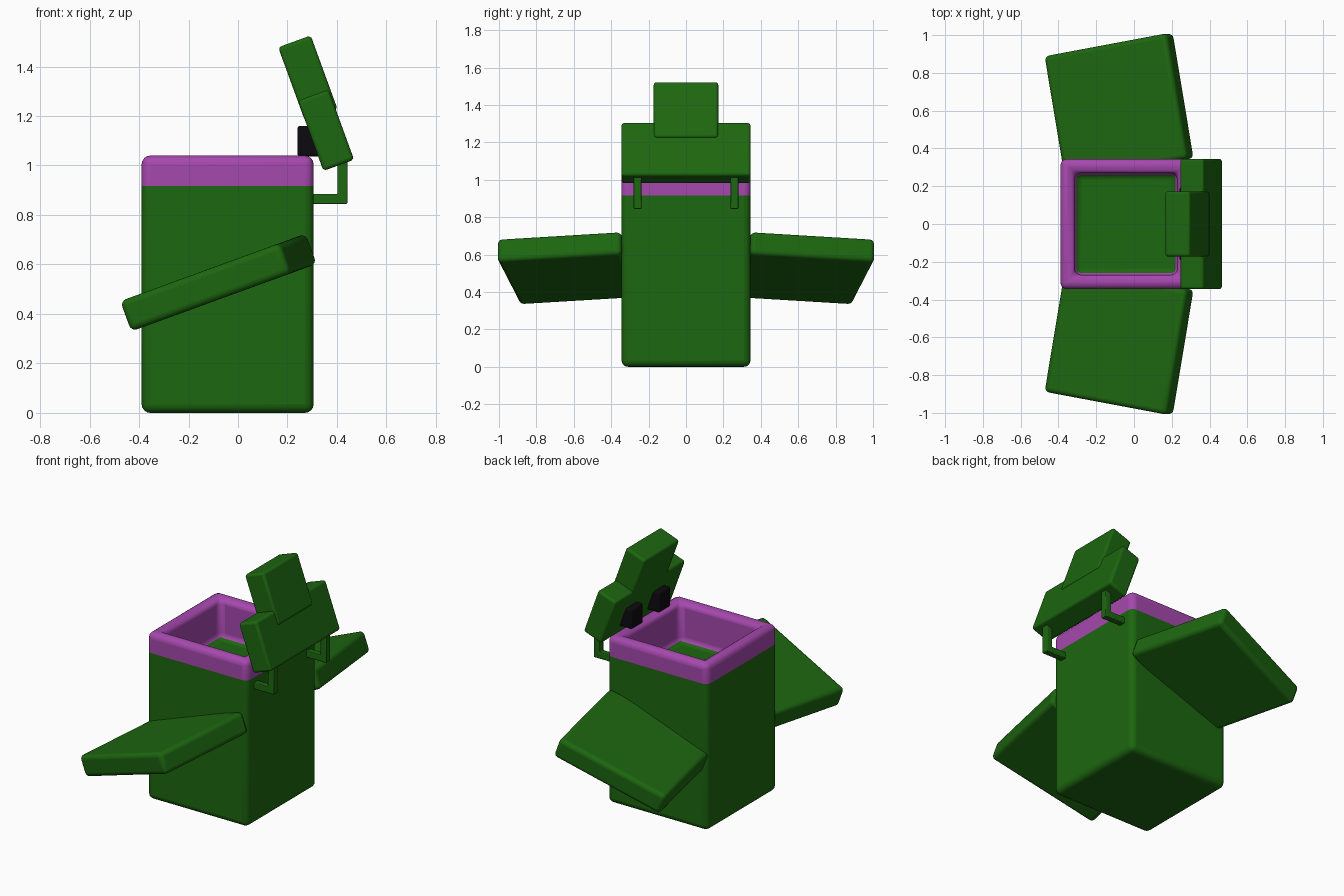
import bpy, bmesh
from math import radians, sin, cos
from mathutils import Matrix, Vector

if "Cube" in bpy.data.objects:
    bpy.data.objects.remove(bpy.data.objects["Cube"])


def material(name, rgb):
    m = bpy.data.materials.new(name)
    m.diffuse_color = (*rgb, 1)
    m.use_nodes = True
    m.node_tree.nodes["Principled BSDF"].inputs["Base Color"].default_value = m.diffuse_color
    return m


GREEN = material("green", (0.012, 0.135, 0.005))
PURPLE = material("purple", (0.38, 0.065, 0.42))
BLACK = material("black", (0.004, 0.003, 0.005))


def finish(name, bm, mats, bevel, segments=4):
    bmesh.ops.recalc_face_normals(bm, faces=bm.faces)
    me = bpy.data.meshes.new(name)
    bm.to_mesh(me)
    bm.free()
    for m in mats:
        me.materials.append(m)
    ob = bpy.data.objects.new(name, me)
    bpy.context.collection.objects.link(ob)
    if bevel:
        mod = ob.modifiers.new("round_edges", 'BEVEL')
        mod.width = bevel
        mod.segments = segments
        mod.limit_method = 'ANGLE'
    bpy.ops.object.select_all(action='DESELECT')
    ob.select_set(True)
    bpy.context.view_layer.objects.active = ob
    bpy.ops.object.shade_smooth_by_angle(angle=radians(35))
    return ob


def box(name, centre, size, mat=GREEN, bevel=0.02, rot=Matrix.Identity(4)):
    bm = bmesh.new()
    bmesh.ops.create_cube(bm, size=1)
    bm.transform(Matrix.Translation(centre) @ rot @ Matrix.Diagonal((*size, 1)))
    return finish(name, bm, [mat], bevel)


# Body: box with a coloured rim band and a recessed top
bm = bmesh.new()
bmesh.ops.create_cube(bm, size=1)
bm.transform(Matrix.Translation((-0.042, 0, 0.52)) @ Matrix.Diagonal((0.695, 0.69, 1.04, 1)))
bmesh.ops.bisect_plane(bm, geom=bm.verts[:] + bm.edges[:] + bm.faces[:],
                       plane_co=(0, 0, 0.917), plane_no=(0, 0, 1))
top = max(bm.faces, key=lambda f: f.calc_center_median().z)
bmesh.ops.inset_region(bm, faces=[top], thickness=0.107)
ext = bmesh.ops.extrude_discrete_faces(bm, faces=[top])
floor = ext["faces"][0]
bmesh.ops.translate(bm, verts=floor.verts, vec=(0, 0, -0.25))
for f in bm.faces:
    f.material_index = int(f.calc_center_median().z > 0.9)
floor.material_index = 0
finish("bin_body", bm, [GREEN, PURPLE], 0.035)

# Wings: slabs swept back and tilted, one on each side
for side, label in ((-1, "front"), (1, "back")):
    rot = Matrix.Rotation(radians(-20), 4, 'Y') @ Matrix.Rotation(radians(10 * side), 4, 'Z')
    box(label + "_wing", (-0.079, 0.618 * side, 0.527), (0.70, 0.672, 0.13), bevel=0.025, rot=rot)

# Lid: wide slab and narrower crest, leaning back 20 degrees
T = radians(20)
lean = Matrix.Rotation(-T, 4, 'Y')


def lid_point(v, u):
    return Vector((v * cos(T) - u * sin(T), 0, v * sin(T) + u * cos(T)))


box("lid_head", lid_point(0.725, 0.952), (0.132, 0.69, 0.302), bevel=0.015, rot=lean)
box("lid_crest", lid_point(0.728, 1.174), (0.14, 0.345, 0.318), bevel=0.015, rot=lean)

# Eyes and hinge brackets in mirrored pairs
for side, label in ((-1, "front"), (1, "back")):
    box(label + "_eye", (0.30, 0.135 * side, 1.098), (0.12, 0.115, 0.125), BLACK, 0.012)

    bm = bmesh.new()
    outline = [(0.28, 0.845), (0.442, 0.845), (0.442, 1.03),
               (0.402, 1.03), (0.402, 0.885), (0.28, 0.885)]
    face = bm.faces.new([bm.verts.new((x, 0.259 * side - 0.0205, z)) for x, z in outline])
    ext = bmesh.ops.extrude_face_region(bm, geom=[face])
    bmesh.ops.translate(bm, vec=(0, 0.041, 0),
                        verts=[g for g in ext["geom"] if isinstance(g, bmesh.types.BMVert)])
    finish(label + "_hinge", bm, [GREEN], 0.004, 2)
